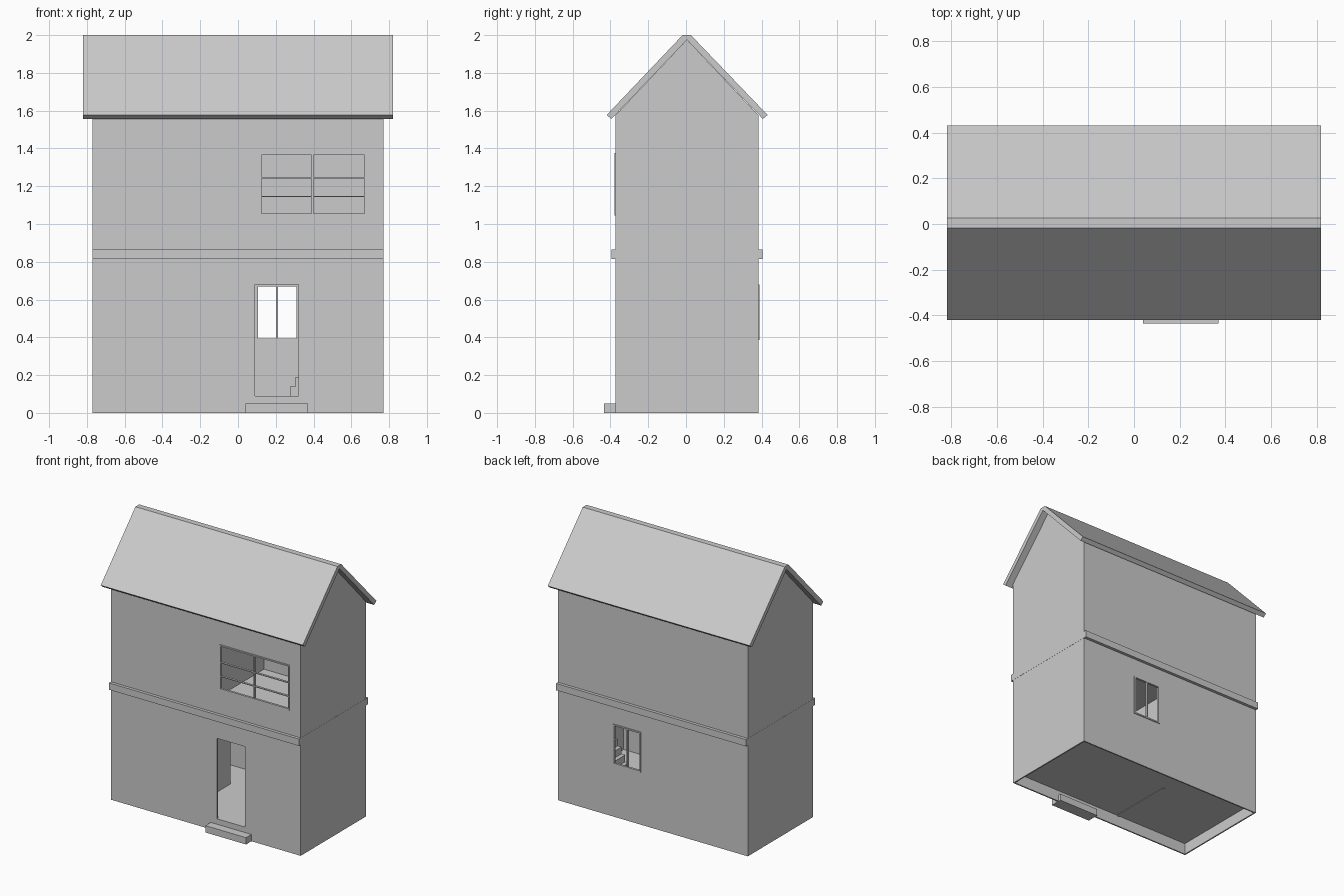
import bpy, bmesh

if "Cube" in bpy.data.objects:
    bpy.data.objects.remove(bpy.data.objects["Cube"])


def prism(name, pts, a, b, axis='x'):
    """Extrude a closed profile: (y, z) along x, or (x, z) along y."""
    bm = bmesh.new()
    place = (lambda p, t: (t, p[0], p[1])) if axis == 'x' else (lambda p, t: (p[0], t, p[1]))
    lo = [bm.verts.new(place(p, a)) for p in pts]
    hi = [bm.verts.new(place(p, b)) for p in pts]
    bm.faces.new(lo)
    bm.faces.new(hi[::-1])
    n = len(pts)
    for i in range(n):
        j = (i + 1) % n
        bm.faces.new((lo[i], hi[i], hi[j], lo[j]))
    bmesh.ops.recalc_face_normals(bm, faces=bm.faces)
    me = bpy.data.meshes.new(name)
    bm.to_mesh(me)
    bm.free()
    ob = bpy.data.objects.new(name, me)
    bpy.context.collection.objects.link(ob)
    return ob


def box(name, x0, x1, y0, y1, z0, z1):
    return prism(name, [(y0, z0), (y1, z0), (y1, z1), (y0, z1)], x0, x1)


def cut(ob, *cutters):
    """Subtract the cutters, bake the result and remove them."""
    for c in cutters:
        c.hide_render = True
        m = ob.modifiers.new("cut", 'BOOLEAN')
        m.operation, m.solver, m.object = 'DIFFERENCE', 'EXACT', c
    bpy.context.view_layer.update()
    ev = ob.evaluated_get(bpy.context.evaluated_depsgraph_get())
    me = bpy.data.meshes.new_from_object(ev)
    ob.modifiers.clear()
    ob.data = me
    for c in cutters:
        bpy.data.objects.remove(c)


def gable(y0, y1, z0, lift=0.0):
    eave = 1.576 + lift
    return [(y0, z0), (y1, z0), (y1, eave), (0.005, 1.975 + lift), (y0, eave)]


def window(name, x0, x1, z0, z1, y0, y1, posts, rails):
    """Thin outer frame with glazing bars."""
    t = 0.01
    for i, x in enumerate([x0, x1 - t] + [p - t / 2 for p in posts]):
        box(f"{name}_post_{i}", x, x + t, y0, y1, z0, z1)
    for i, z in enumerate([z0, z1 - t] + [r - 0.003 for r in rails]):
        box(f"{name}_rail_{i}", x0, x1, y0, y1, z, z + (t if i < 2 else 0.006))


# Outer walls: hollow, open at the bottom, with door and window openings
W, YF, YB, T = 0.77, -0.373, 0.383, 0.01
walls = prism("walls", gable(YF, YB, 0), -W, W)
cut(walls,
    prism("inner_cutter", gable(YF + T, YB - T, -0.1, 0.05), -W + T, W - T),
    box("door_cutter", 0.09, 0.32, -0.5, -0.3, 0.09, 0.68),
    box("front_window_cutter", 0.115, 0.68, -0.5, -0.3, 1.045, 1.375),
    box("back_window_cutter", 0.095, 0.32, 0.3, 0.5, 0.385, 0.68))

# Roof: two slabs meeting at a flat ridge
prism("roof", [(-0.42, 1.577), (-0.018, 2.0), (0.026, 2.0), (0.432, 1.577),
               (0.407, 1.556), (0.005, 1.975), (-0.395, 1.556)], -0.82, 0.82)

# Ground floor and upper floor slab, whose edges show as a band outside
box("ground_floor", -W + T, W - T, YF + T, YB - T, 0.082, 0.09)
upper = box("upper_floor_band", -W - 0.001, W + 0.001, -0.395, 0.405, 0.815, 0.865)
cut(upper, box("stairwell_cutter", 0.36, 0.72, 0.14, YB - T, 0.7, 1.0))

# Window frames
window("front_window", 0.115, 0.68, 1.045, 1.375, -0.379, -0.363, [0.395], [1.145, 1.245])
window("back_window", 0.095, 0.32, 0.385, 0.68, 0.373, 0.389, [0.207], [])

# Doorstep
box("doorstep", 0.04, 0.37, -0.435, -0.345, 0, 0.05)

# Inner partitions on both storeys
box("lower_partition", -0.17, -0.15, YF + T, 0.13, 0.078, 0.815)
prism("upper_partition", gable(YF + T, YB - T, 0.865), -0.07, -0.05)

# Staircase rising to the right along the back wall
steps, run, rise = 15, 0.03, 0.05
profile = [(0.275, 0.078)]
for i in range(steps):
    x, z = 0.275 + i * run, 0.09 + (i + 1) * rise
    profile += [(x, z), (x + run, z)]
profile.append((0.275 + steps * run, 0.078))
prism("staircase", profile, 0.14, YB - T, axis='y')
